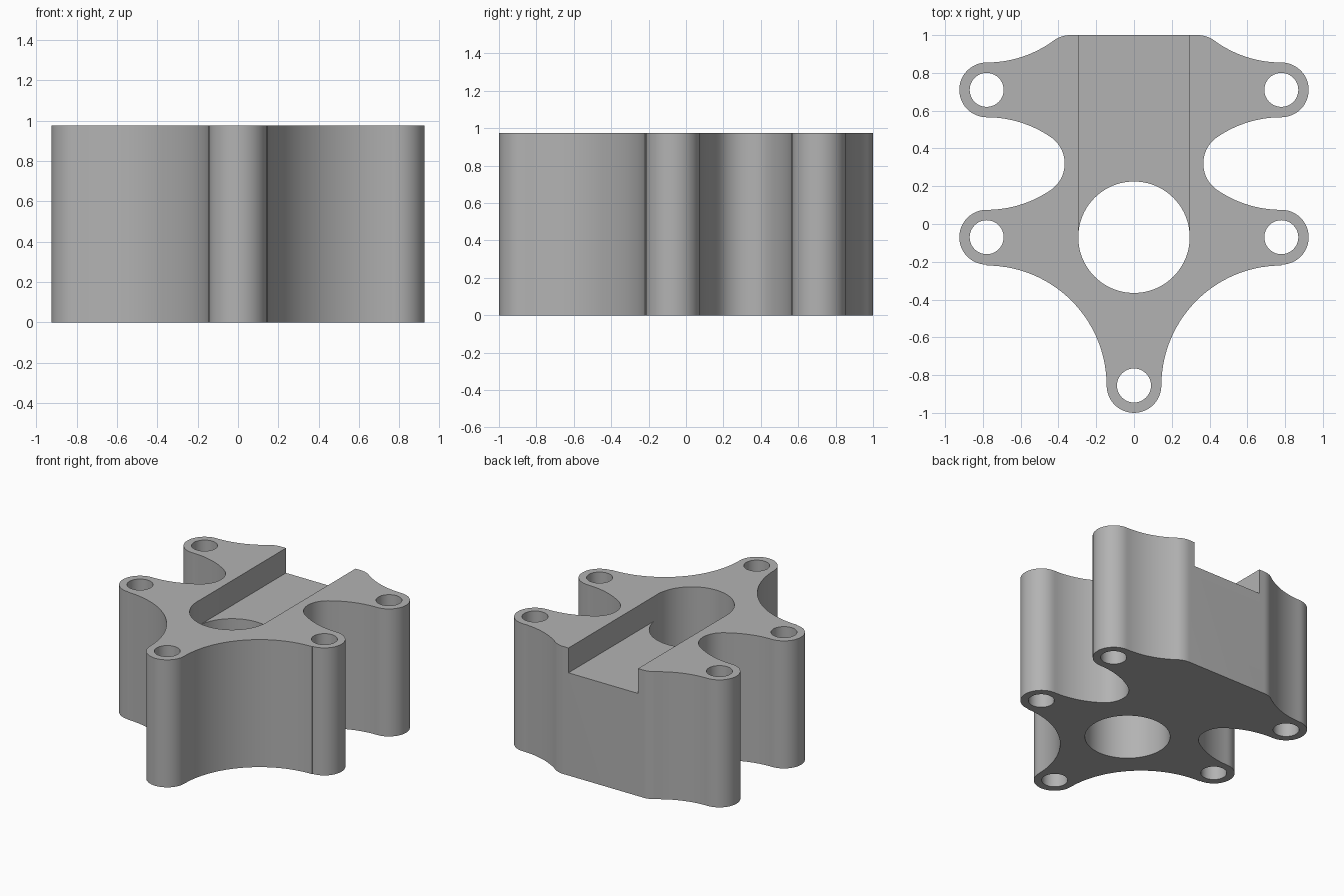
import bpy
import bmesh
from math import sin, cos, radians, degrees, atan2, asin, sqrt, pi

cube = bpy.data.objects.get("Cube")
if cube:
    bpy.data.objects.remove(cube, do_unlink=True)

HEIGHT = 0.975
FLOOR = 0.785          # bottom of the channel
BORE_Y, BORE_R = -0.07, 0.295
BOSS_X, BOSS_R, HOLE_R = 0.78, 0.145, 0.09
BACK_Y, MID_Y, FRONT_Y = 0.71, -0.07, -0.855
WEB_R = 0.6            # concave flank radius


def arc(cx, cy, r, start, end, n=16):
    """Points along an arc, angles in degrees."""
    angles = [radians(start + (end - start) * i / n) for i in range(n + 1)]
    return [(cx + r * cos(a), cy + r * sin(a)) for a in angles]


def add_prism(bm, points, z0, z1):
    bottom = bm.faces.new([bm.verts.new((x, y, z0)) for x, y in points])
    top = bmesh.ops.extrude_face_region(bm, geom=[bottom])["geom"]
    verts = [v for v in top if isinstance(v, bmesh.types.BMVert)]
    bmesh.ops.translate(bm, verts=verts, vec=(0, 0, z1 - z0))


def make_prisms(name, prisms):
    bm = bmesh.new()
    for points, z0, z1 in prisms:
        add_prism(bm, points, z0, z1)
    bmesh.ops.recalc_face_normals(bm, faces=bm.faces)
    mesh = bpy.data.meshes.new(name)
    bm.to_mesh(mesh)
    bm.free()
    obj = bpy.data.objects.new(name, mesh)
    bpy.context.collection.objects.link(obj)
    return obj


def half_outline():
    """Right half of the plan, from the back edge round to the front."""
    pts = []
    # rounded back corner blending into the back arm
    r = 0.15
    rise = BACK_Y + BOSS_R + WEB_R
    drop = rise - (1 - r)
    run = sqrt((WEB_R + r) ** 2 - drop ** 2)
    turn = degrees(asin(run / (WEB_R + r)))
    pts += arc(BOSS_X - run, 1 - r, r, 90, 90 - turn, 10)
    pts += arc(BOSS_X, rise, WEB_R, 270 - turn, 270)
    # back boss
    pts += arc(BOSS_X, BACK_Y, BOSS_R, 90, -90, 24)
    # side notch: flank, rounded inner end, flank
    mid = (BACK_Y + MID_Y) / 2
    nx, nr = 0.537, 0.17
    cy = BACK_Y - BOSS_R - WEB_R
    a = degrees(atan2(mid - cy, nx - BOSS_X))
    pts += arc(BOSS_X, cy, WEB_R, 90, a)
    pts += arc(nx, mid, nr, a, 360 - a, 20)
    pts += arc(BOSS_X, 2 * mid - cy, WEB_R, 360 - a, 270)
    # middle boss
    pts += arc(BOSS_X, MID_Y, BOSS_R, 90, -90, 24)
    # sweeping front flank and half of the front boss
    pts += arc(BOSS_X, FRONT_Y, BOSS_X - BOSS_R, 90, 180, 28)
    pts += arc(0, FRONT_Y, BOSS_R, 0, -90, 12)
    # drop repeated points where arcs meet
    clean = [pts[0]]
    for p in pts[1:]:
        if abs(p[0] - clean[-1][0]) + abs(p[1] - clean[-1][1]) > 0.002:
            clean.append(p)
    return clean


# Body
right = half_outline()
left = [(-x, y) for x, y in reversed(right[:-1])]
body = make_prisms("bracket_body", [(right + left, 0, HEIGHT)])

# Cutters: bolt holes and bore, then the channel running out of the back
centres = [(s * BOSS_X, y) for s in (-1, 1) for y in (BACK_Y, MID_Y)]
centres.append((0, FRONT_Y))
circles = [arc(x, y, HOLE_R, 0, 360, 40)[:-1] for x, y in centres]
circles.append(arc(0, BORE_Y, BORE_R, 0, 360, 80)[:-1])
holes = make_prisms("hole_cutter", [(c, -0.2, HEIGHT + 0.2) for c in circles])

w = BORE_R - 0.001
slot = [(-w, BORE_Y), (w, BORE_Y), (w, 1.2), (-w, 1.2)]
channel = make_prisms("channel_cutter", [(slot, FLOOR, HEIGHT + 0.2)])

bpy.ops.object.select_all(action="DESELECT")
bpy.context.view_layer.objects.active = body
body.select_set(True)
for cutter in (holes, channel):
    cutter.hide_render = True
    mod = body.modifiers.new(cutter.name, "BOOLEAN")
    mod.operation = "DIFFERENCE"
    mod.solver = "EXACT"
    mod.object = cutter
    bpy.ops.object.modifier_apply(modifier=mod.name)
    bpy.data.objects.remove(cutter, do_unlink=True)

# Plain grey metal
grey = bpy.data.materials.new("plain_grey")
grey.use_nodes = True
colour = (0.45, 0.45, 0.45, 1)
grey.diffuse_color = colour
grey.node_tree.nodes["Principled BSDF"].inputs["Base Color"].default_value = colour
body.data.materials.clear()
body.data.materials.append(grey)

bpy.ops.object.shade_smooth_by_angle(angle=radians(30))
